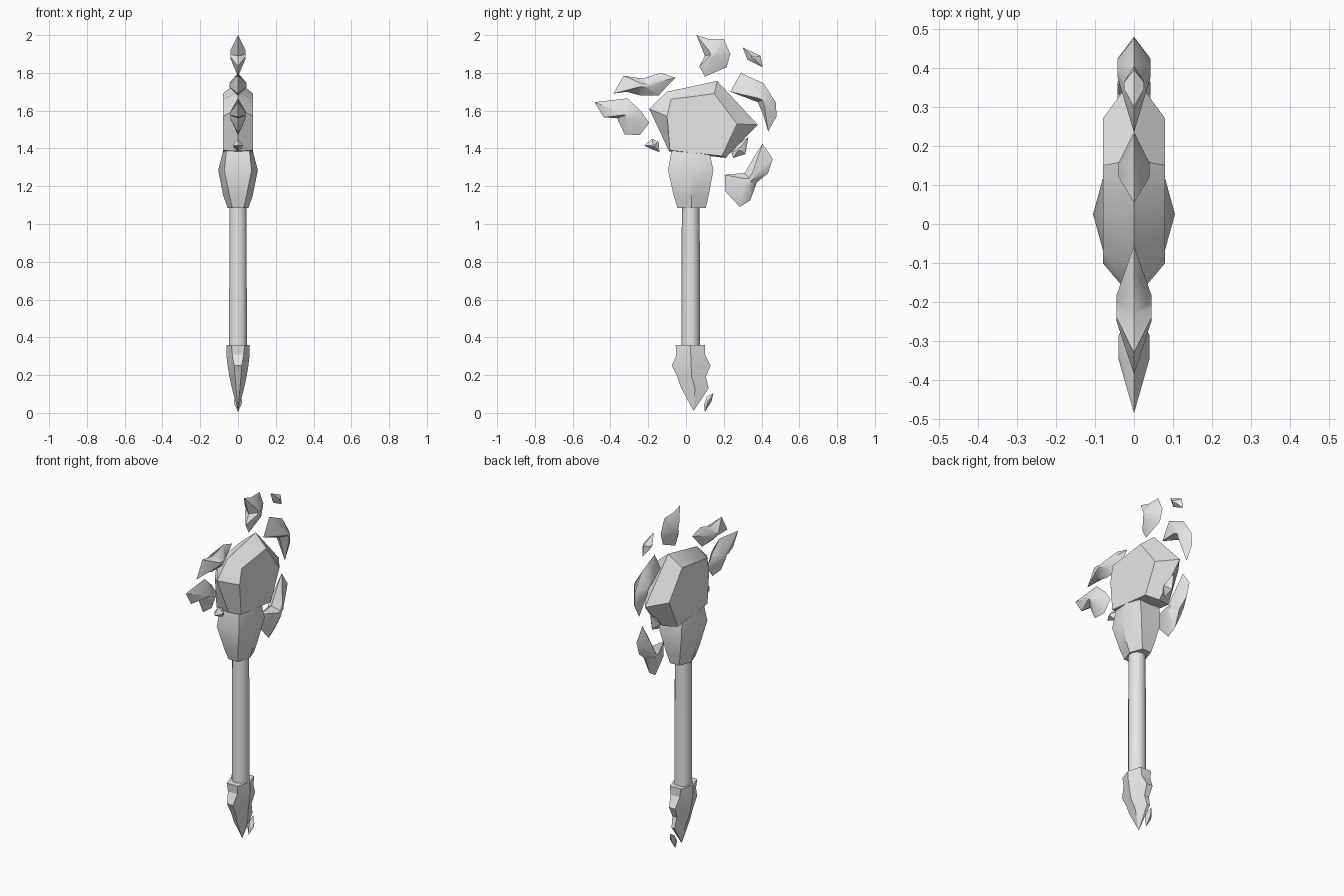
import bpy, bmesh, math
from mathutils import Vector

if "Cube" in bpy.data.objects:
    bpy.data.objects.remove(bpy.data.objects["Cube"], do_unlink=True)

GREY = (0.8, 0.8, 0.8, 1.0)
stone = bpy.data.materials.new("pale grey stone")
stone.use_nodes = True
stone.diffuse_color = GREY
stone.node_tree.nodes["Principled BSDF"].inputs["Base Color"].default_value = GREY

AXIS_Y = 0.025  # depth of the handle axis


def finish(name, bm, angle):
    """Turn a bmesh into a named object with soft faces and sharp creases."""
    bmesh.ops.recalc_face_normals(bm, faces=bm.faces)
    mesh = bpy.data.meshes.new(name)
    bm.to_mesh(mesh)
    bm.free()
    mesh.shade_smooth()
    mesh.set_sharp_from_angle(angle=math.radians(angle))
    mesh.materials.append(stone)
    obj = bpy.data.objects.new(name, mesh)
    bpy.context.collection.objects.link(obj)
    return obj


def bridge(bm, a, b):
    n = len(a)
    for i in range(n):
        j = (i + 1) % n
        bm.faces.new((a[i], a[j], b[j], b[i]))


def chipped(name, rim, inner, half, angle=40):
    """Thin-edged slab: a rim on the centre plane and a raised face each side."""
    bm = bmesh.new()
    edge = [bm.verts.new((0, y, z)) for y, z in rim]
    for side in (-1, 1):
        face = [bm.verts.new((side * half, y, z)) for y, z in inner]
        bridge(bm, edge, face)
        bm.faces.new(face)
    return finish(name, bm, angle)


def shard(name, half, rim, peak=None, scale=0.2):
    points = [Vector(p) for p in rim]
    mid = Vector(peak) if peak else sum(points, Vector((0, 0))) / len(points)
    return chipped(name, rim, [mid.lerp(p, scale) for p in points], half)


def hex_loft(name, rings, tip=None, angle=25):
    """Loft of six-sided rings: (z, side half width, front half width, front y, back y)."""
    bm = bmesh.new()
    loops = []
    for z, side, flat, front, back in rings:
        mid = (front + back) / 2
        outline = [(side, mid), (flat, back), (-flat, back),
                   (-side, mid), (-flat, front), (flat, front)]
        loops.append([bm.verts.new((x, y, z)) for x, y in outline])
    for a, b in zip(loops, loops[1:]):
        bridge(bm, a, b)
    bm.faces.new(loops[0])
    if tip:
        end = bm.verts.new(tip)
        last = loops[-1]
        for i in range(6):
            bm.faces.new((last[i], last[(i + 1) % 6], end))
    else:
        bm.faces.new(loops[-1])
    return finish(name, bm, angle)


# Handle
bm = bmesh.new()
bmesh.ops.create_cone(bm, cap_ends=True, segments=10, radius1=0.05, radius2=0.047, depth=0.8)
bmesh.ops.translate(bm, verts=bm.verts, vec=(0, AXIS_Y, 0.72))
finish("handle", bm, 50)

# Socket between handle and head
hex_loft("head_socket", [
    (1.085, .055, .03, -.045, .105),
    (1.15, .078, .045, -.065, .12),
    (1.285, .105, .072, -.095, .145),
    (1.40, .075, .06, -.075, .12),
])

# Pommel with a wide faceted band and a pointed end
hex_loft("pommel", [
    (.36, .06, .035, -.055, .10),
    (.31, .062, .03, -.05, .10),
    (.25, .055, .02, -.075, .13),
    (.19, .045, .015, -.045, .105),
    (.13, .032, .01, -.025, .12),
], tip=(0, .04, .01))

# Head
chipped("head",
        [(-.195, 1.61), (-.10, 1.70), (.165, 1.757), (.38, 1.525), (.21, 1.35), (-.09, 1.385)],
        [(-.10, 1.57), (-.08, 1.66), (.15, 1.69), (.27, 1.53), (.19, 1.36), (-.085, 1.39)],
        0.08)

# Floating shards around the head
shard("crown_shard", .04, [(.055, 2), (.12, 1.98), (.2, 1.98), (.235, 1.9), (.215, 1.83),
                           (.1, 1.78), (.07, 1.835), (.1, 1.89)])
shard("crown_chip", .025, [(.3, 1.935), (.395, 1.89), (.405, 1.83), (.325, 1.87)])
shard("upper_back_shard", .042, [(.29, 1.8), (.41, 1.745), (.475, 1.645), (.48, 1.57),
                                 (.435, 1.49), (.41, 1.575), (.38, 1.645), (.235, 1.7)],
      peak=(.41, 1.66))
shard("upper_front_shard", .045, [(-.385, 1.69), (-.33, 1.785), (-.23, 1.77), (-.135, 1.8),
                                  (-.055, 1.775), (-.1, 1.73), (-.145, 1.68), (-.24, 1.68),
                                  (-.315, 1.7)])
shard("front_shard", .04, [(-.485, 1.645), (-.31, 1.665), (-.24, 1.6), (-.195, 1.535),
                           (-.245, 1.47), (-.325, 1.475), (-.365, 1.56), (-.435, 1.565)],
      peak=(-.31, 1.58))
shard("front_chip", .025, [(-.22, 1.415), (-.18, 1.45), (-.145, 1.435), (-.14, 1.38),
                           (-.18, 1.395)])
shard("back_chip", .025, [(.24, 1.38), (.27, 1.42), (.33, 1.46), (.315, 1.37), (.25, 1.35)])
shard("lower_back_shard", .042, [(.405, 1.425), (.46, 1.345), (.435, 1.27), (.375, 1.22),
                                 (.34, 1.125), (.285, 1.09), (.21, 1.17), (.205, 1.26),
                                 (.31, 1.27), (.36, 1.355)], peak=(.34, 1.235))

# Small chip beside the pommel point
shard("pommel_chip", .02, [(.145, .105), (.135, .06), (.1, .005), (.095, .04), (.11, .085)])
